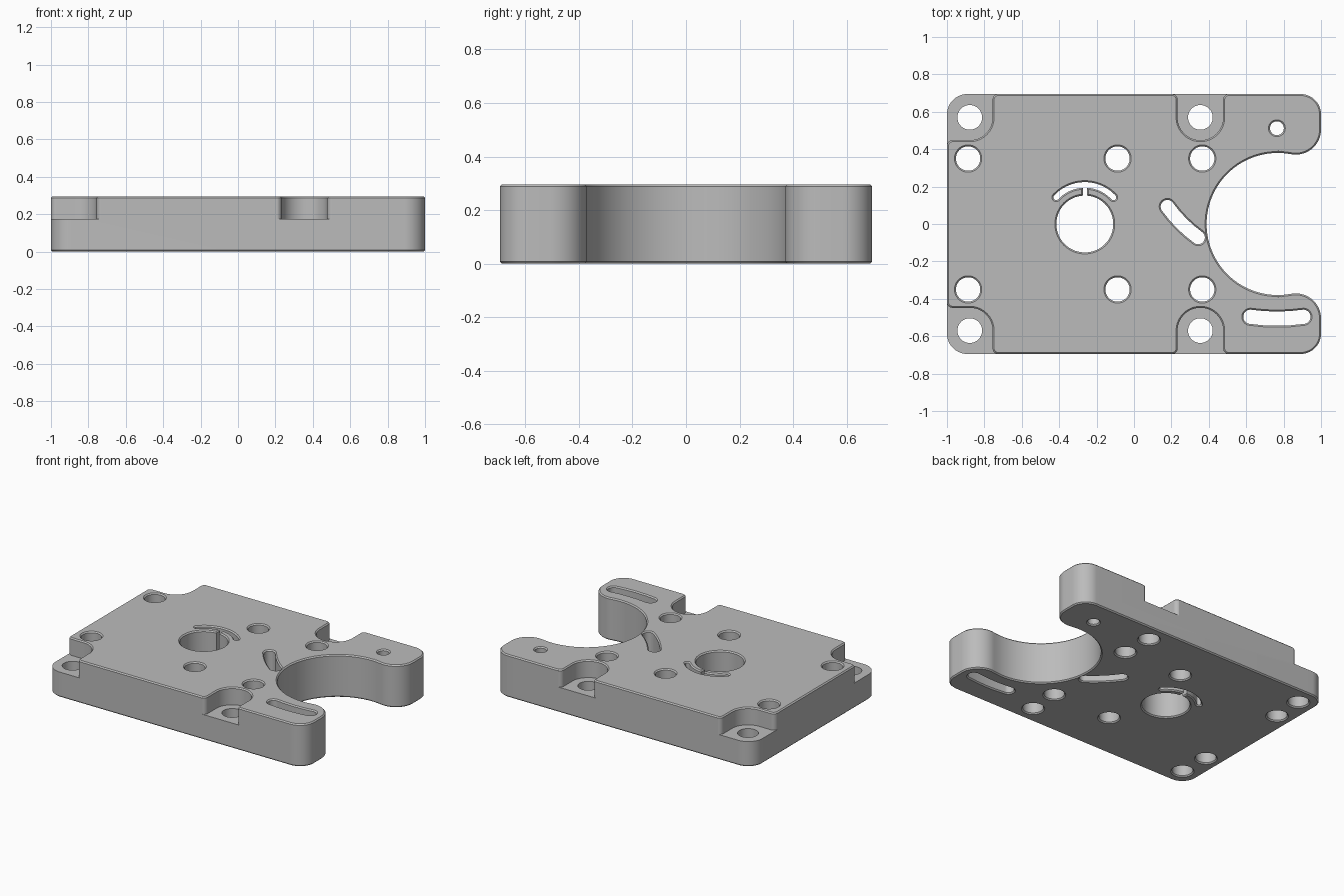
import bpy
import bmesh
from math import cos, sin, radians, ceil
from mathutils import Vector

if "Cube" in bpy.data.objects:
    bpy.data.objects.remove(bpy.data.objects["Cube"], do_unlink=True)

HEIGHT = 0.296    # plate thickness
FLOOR = 0.175     # pocket floor height
EDGE = 0.695      # half depth of the plate
CH = 0.008        # edge chamfer

metal = bpy.data.materials.new("machined_grey")
metal.use_nodes = True
grey = (0.5, 0.5, 0.5, 1)
metal.diffuse_color = grey
metal.node_tree.nodes["Principled BSDF"].inputs["Base Color"].default_value = grey


def arc(cx, cy, r, a0, a1):
    n = max(2, ceil(abs(a1 - a0) / 5))
    angles = [radians(a0 + (a1 - a0) * i / n) for i in range(n + 1)]
    return [(cx + r * cos(a), cy + r * sin(a)) for a in angles]


def slot(cx, cy, r, half, a0, a1):
    """Round-ended slot that follows an arc."""
    def cap(a, start):
        return arc(cx + r * cos(radians(a)), cy + r * sin(radians(a)), half, start, start + 180)
    return (arc(cx, cy, r + half, a0, a1) + cap(a1, a1)
            + arc(cx, cy, r - half, a1, a0) + cap(a0, a0 + 180))


def flip_y(loop):
    return [(x, -y) for x, y in reversed(loop)]


def offset(loop, d):
    """Grow a counter-clockwise outline outward by d."""
    out = []
    for i, p in enumerate(loop):
        e1 = (p - loop[i - 1]).normalized()
        e2 = (loop[(i + 1) % len(loop)] - p).normalized()
        n1, n2 = Vector((e1.y, -e1.x)), Vector((e2.y, -e2.x))
        out.append(p + (n1 + n2) * d / (1 + n1.dot(n2)))
    return out


def prism(name, points, levels):
    """Solid from an outline and a list of (z, growth) levels."""
    loop = []
    for p in map(Vector, points):
        if not loop or (p - loop[-1]).length > 1e-4:
            loop.append(p)
    if (loop[0] - loop[-1]).length < 1e-4:
        loop.pop()
    bm = bmesh.new()
    rings = [[bm.verts.new((p.x, p.y, z)) for p in offset(loop, d)] for z, d in levels]
    n = len(loop)
    for low, high in zip(rings, rings[1:]):
        for i in range(n):
            j = (i + 1) % n
            bm.faces.new((low[i], low[j], high[j], high[i]))
    bm.faces.new(rings[0][::-1])
    bm.faces.new(rings[-1])
    mesh = bpy.data.meshes.new(name)
    bm.to_mesh(mesh)
    bm.free()
    mesh.materials.append(metal)
    obj = bpy.data.objects.new(name, mesh)
    bpy.context.collection.objects.link(obj)
    return obj


# Plate outline with the large round bite on the +x side
BITE = (0.768, 0)
EAR = (0.865, 0.506)
outline = (arc(-0.89, EDGE - 0.11, 0.11, 90, 180)
           + arc(-0.89, 0.11 - EDGE, 0.11, 180, 270)
           + arc(0.89, 0.11 - EDGE, 0.11, 270, 360)
           + arc(EAR[0], -EAR[1], 0.135, 0, 101)
           + arc(*BITE, 0.38, 281, 79)
           + arc(*EAR, 0.135, 259, 360)
           + arc(0.89, EDGE - 0.11, 0.11, 0, 90))
plate = prism("mounting_plate", outline,
              [(0, -CH), (CH, 0), (HEIGHT - CH, 0), (HEIGHT, -CH)])

# Cutter profiles: chamfered both ends, chamfered below only, pocket
THROUGH = [(-CH, 2 * CH), (CH, 0), (HEIGHT - CH, 0), (HEIGHT + CH, 2 * CH)]
PLAIN_TOP = [(-CH, 2 * CH), (CH, 0), (HEIGHT + CH, 0)]
POCKET = [(FLOOR, 0), (HEIGHT - CH, 0), (HEIGHT + CH, 2 * CH)]
cuts = []

# Bolt pockets with rounded mouths, and their holes
R, F = 0.122, 0.03


def mouth_right(wall):
    curve = arc(wall + F, EDGE - F, F, 180, 105)
    return curve + [(curve[-1][0], 0.8)]


def mouth_left(wall):
    return [(2 * wall - x, y) for x, y in reversed(mouth_right(wall))]


side = mouth_left(0.355 - R) + arc(0.355, 0.57, R, 180, 360) + mouth_right(0.355 + R)
low = 0.57 - R
left_mouth = arc(F - 1, low - F, F, 165, 90)
corner = ([(-1.1, left_mouth[0][1])] + left_mouth
          + arc(-0.878, 0.57, R, 270, 360) + mouth_right(-0.878 + R) + [(-1.1, 0.8)])
for shape in (side, corner):
    cuts += [(shape, POCKET), (flip_y(shape), POCKET)]
for x in (-0.878, 0.355):
    for y in (-0.57, 0.57):
        cuts.append((arc(x, y, 0.066, 0, 360), PLAIN_TOP))

# Chamfered holes in the raised face
for x in (-0.887, -0.088, 0.365):
    for y in (-0.35, 0.35):
        cuts.append((arc(x, y, 0.065, 0, 360), THROUGH))

# Pivot hole and the two slots concentric with it
PIVOT = (0.764, 0.512)
cuts.append((arc(*PIVOT, 0.037, 0, 360), THROUGH))
cuts.append((slot(*PIVOT, 0.72, 0.036, 215.6, 234.2), THROUGH))
cuts.append((slot(*PIVOT, 1.018, 0.038, 262, 278), THROUGH))

# Clamp bore with its arc relief and split
BORE = -0.263
cuts.append((arc(BORE, 0, 0.152, 0, 360), THROUGH))
cuts.append((slot(BORE, 0, 0.209, 0.015, 43, 137), THROUGH))
cuts.append(([(BORE - 0.011, 0.1), (BORE + 0.011, 0.1),
              (BORE + 0.011, 0.205), (BORE - 0.011, 0.205)], THROUGH))

# Apply every cut, then remove its cutter
bpy.context.view_layer.objects.active = plate
for shape, levels in cuts:
    cutter = prism("cutter", shape, levels)
    cutter.hide_render = True
    mod = plate.modifiers.new("cut", "BOOLEAN")
    mod.operation = "DIFFERENCE"
    mod.solver = "EXACT"
    mod.object = cutter
    bpy.ops.object.modifier_apply(modifier=mod.name)
    bpy.data.objects.remove(cutter, do_unlink=True)

bpy.ops.object.select_all(action="DESELECT")
plate.select_set(True)
bpy.ops.object.shade_smooth_by_angle(angle=radians(30))
